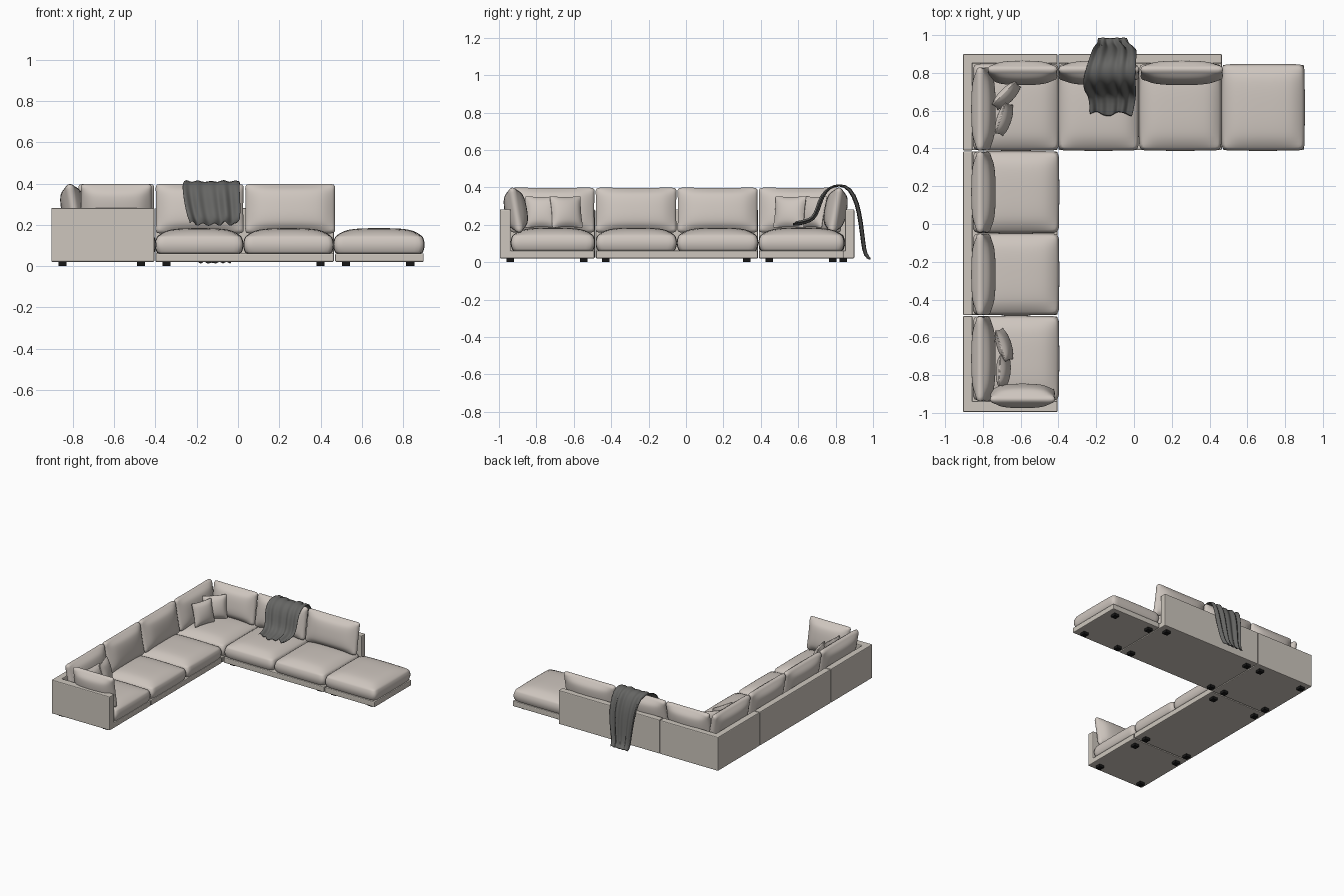
import bpy, bmesh, math
from mathutils import Matrix, Vector

if "Cube" in bpy.data.objects:
    bpy.data.objects.remove(bpy.data.objects["Cube"])


def material(name, r, g, b):
    m = bpy.data.materials.new(name)
    m.diffuse_color = (r, g, b, 1)
    m.use_nodes = True
    m.node_tree.nodes["Principled BSDF"].inputs["Base Color"].default_value = m.diffuse_color
    return m


FABRIC = material("cushion fabric", 0.62, 0.565, 0.52)
FRAME = material("frame fabric", 0.61, 0.565, 0.51)
THROW = material("dark grey throw", 0.13, 0.13, 0.125)
BLACK = material("black feet", 0.008, 0.008, 0.008)


def finish(bm, name, mat, smooth=True):
    bmesh.ops.recalc_face_normals(bm, faces=bm.faces[:])
    for f in bm.faces:
        f.smooth = smooth
    me = bpy.data.meshes.new(name)
    bm.to_mesh(me)
    bm.free()
    me.materials.append(mat)
    ob = bpy.data.objects.new(name, me)
    bpy.context.collection.objects.link(ob)
    return ob


def box(name, x0, x1, y0, y1, z0, z1, mat, bevel=0.006):
    bm = bmesh.new()
    bmesh.ops.create_cube(bm, size=1)
    for v in bm.verts:
        v.co = ((x0 + x1) / 2 + v.co.x * (x1 - x0),
                (y0 + y1) / 2 + v.co.y * (y1 - y0),
                (z0 + z1) / 2 + v.co.z * (z1 - z0))
    if bevel:
        bmesh.ops.bevel(bm, geom=bm.edges[:], offset=bevel, segments=2,
                        profile=0.5, affect='EDGES')
    return finish(bm, name, mat, False)


def cushion(name, w, d, t, place, edge, power, pinch, rnd, flat=False):
    """Stuffed block: w x d outline, t thick at the crown, edge = rim share."""
    bm = bmesh.new()
    bmesh.ops.create_cube(bm, size=2)
    bmesh.ops.subdivide_edges(bm, edges=bm.edges[:], cuts=9, use_grid_fill=True)
    for v in bm.verts:
        a, b, c = v.co
        f = max(0, (1 - abs(a) ** power) * (1 - abs(b) ** power)) ** 0.5
        h = t * (edge + (1 - edge) * f)
        x = a * (w / 2 - rnd * c * c) * (1 - pinch * (1 - b * b))
        y = b * (d / 2 - rnd * c * c) * (1 - pinch * (1 - a * a))
        z = (c + 1) / 2 * h if flat else c * h / 2
        v.co = (x, y, z)
    bm.transform(place)
    ob = finish(bm, name, FABRIC)
    ob.modifiers.new("smooth", 'SUBSURF').levels = 1
    return ob


def upright(x, y, z, yaw, tilt):
    return (Matrix.Translation((x, y, z)) @ Matrix.Rotation(math.radians(yaw), 4, 'Z')
            @ Matrix.Rotation(math.radians(90 - tilt), 4, 'X'))


def seat(x0, x1, y0, y1):
    cushion("seat_cushion", x1 - x0, y1 - y0, 0.124,
            Matrix.Translation(((x0 + x1) / 2, (y0 + y1) / 2, 0.06)),
            0.70, 3, -0.012, 0.012, True)


def back(x, y, w, yaw):
    cushion("back_cushion", w, 0.245, 0.12, upright(x, y, 0.278, yaw, 10),
            0.35, 2.6, 0.012, 0.012)


def pillow(x, y, yaw):
    cushion("throw_pillow", 0.175, 0.175, 0.07, upright(x, y, 0.268, yaw, 14),
            0.08, 2, 0.06, 0.0)


# Module platforms: x0, x1, y0, y1
G = 0.002
modules = [(-0.905, -0.405, -0.995, -0.487), (-0.905, -0.405, -0.483, 0.385),
           (-0.905, -0.405, 0.389, 0.90), (-0.401, 0.465, 0.389, 0.90),
           (0.469, 0.90, 0.389, 0.845)]
for x0, x1, y0, y1 in modules:
    box("platform", x0 + G, x1, y0 + G, y1 - G, 0.02, 0.062, FRAME)
    # Feet near the module corners
    for fx in (x0 + 0.055, x1 - 0.065):
        for fy in (y0 + 0.055, y1 - 0.06):
            box("foot", fx - 0.02, fx + 0.02, fy - 0.02, fy + 0.02, 0, 0.022, BLACK, 0)

# Back panels and front arm
T = 0.05
box("left_back_panel_front", -0.905, -0.905 + T, -0.995, -0.487, 0.02, 0.282, FRAME)
box("left_back_panel_middle", -0.905, -0.905 + T, -0.483, 0.385, 0.02, 0.282, FRAME)
box("left_back_panel_corner", -0.905, -0.905 + T, 0.389, 0.90, 0.02, 0.282, FRAME)
box("rear_back_panel_corner", -0.905, -0.405, 0.90 - T, 0.90, 0.02, 0.282, FRAME)
box("rear_back_panel", -0.401, 0.465, 0.90 - T, 0.90, 0.02, 0.282, FRAME)
box("front_arm", -0.905, -0.405, -0.995, -0.995 + T + 0.008, 0.02, 0.282, FRAME)

# Seat cushions
for y0, y1 in ((-0.935, -0.488), (-0.481, -0.051), (-0.047, 0.384), (0.39, 0.848)):
    seat(-0.852, -0.398, y0, y1)
for x0, x1 in ((-0.40, 0.024), (0.028, 0.462)):
    seat(x0, x1, 0.39, 0.848)
seat(0.464, 0.902, 0.39, 0.845)

# Back cushions
for y0, y1 in ((-0.94, -0.488), (-0.484, -0.05), (-0.046, 0.384), (0.388, 0.83)):
    back(-0.797, (y0 + y1) / 2, y1 - y0, 90)
for x0, x1 in ((-0.775, -0.405), (-0.40, 0.028), (0.034, 0.472)):
    back((x0 + x1) / 2, 0.80, x1 - x0, 0)
back(-0.59, -0.91, 0.345, 180)

# Throw pillows
pillow(-0.675, 0.68, 45)
pillow(-0.688, 0.555, 72)
pillow(-0.688, -0.64, 108)
pillow(-0.692, -0.775, 86)

# Throw draped over the rear back: y, z, x0, x1 along its length
path = [(0.58, 0.195, -0.235, -0.01), (0.64, 0.205, -0.24, 0.0),
        (0.69, 0.225, -0.25, 0.005), (0.715, 0.28, -0.26, 0.01),
        (0.735, 0.35, -0.265, 0.012), (0.77, 0.398, -0.265, 0.012),
        (0.82, 0.412, -0.25, 0.012), (0.87, 0.39, -0.235, 0.012),
        (0.907, 0.31, -0.225, 0.01), (0.925, 0.21, -0.215, 0.005),
        (0.938, 0.10, -0.20, -0.01), (0.95, 0.03, -0.19, -0.025),
        (0.985, 0.012, -0.185, -0.03)]
bm = bmesh.new()
N = 40
rows = []
for i, (y, z, x0, x1) in enumerate(path):
    p, q = path[max(i - 1, 0)], path[min(i + 1, len(path) - 1)]
    n = Vector((0, -(q[1] - p[1]), q[0] - p[0])).normalized()
    row = []
    for j in range(N + 1):
        s = j / N
        wave = (0.5 + 0.5 * math.sin(s * 27 + 0.25 * i)) * (0.7 + 0.3 * math.sin(s * 9 + 1))
        amp = 0.008 if i in (5, 6) else 0.022
        if i == len(path) - 1:
            amp = 0.01
        co = Vector((x0 + (x1 - x0) * s + 0.006 * math.sin(i * 0.9), y, z)) + n * wave * amp
        if i == 0:
            co.y += 0.012 * math.sin(s * 11)
        row.append(bm.verts.new(co))
    rows.append(row)
for a, b in zip(rows, rows[1:]):
    for j in range(N):
        bm.faces.new((a[j], a[j + 1], b[j + 1], b[j]))
throw = finish(bm, "throw_blanket", THROW)
sol = throw.modifiers.new("thickness", 'SOLIDIFY')
sol.thickness = 0.005
sol.offset = 0
throw.modifiers.new("smooth", 'SUBSURF').levels = 1
